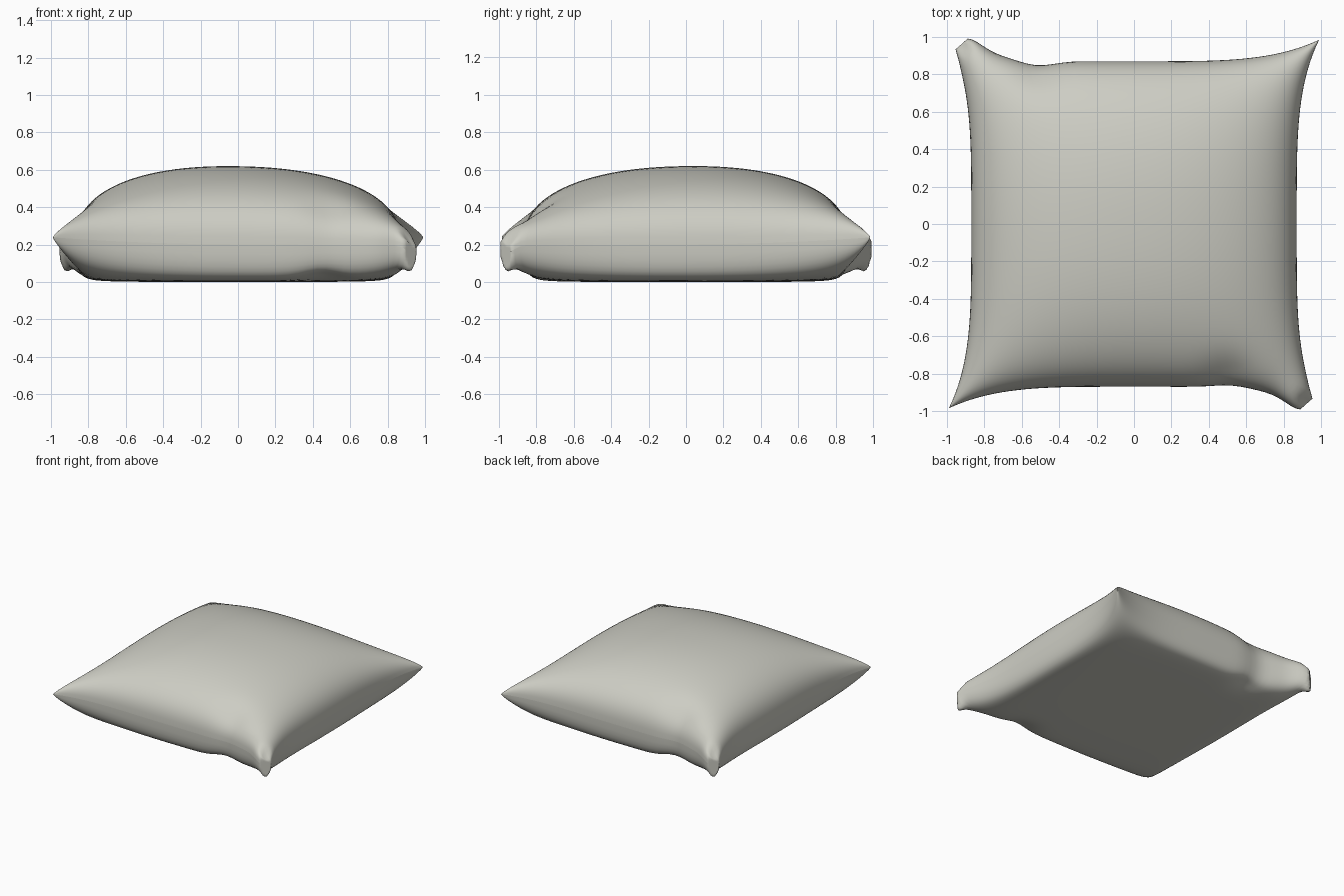
import bpy, bmesh, math

if "Cube" in bpy.data.objects:
    bpy.data.objects.remove(bpy.data.objects["Cube"])

N = 56  # grid cells per side


def bump(x, y, cx, cy, r):
    return math.exp(-((x - cx) ** 2 + (y - cy) ** 2) / (r * r))


def puff(s):
    # inflated cross-section: 1 in the middle, steep fall to 0 at the seam
    return max(0.0, 1 - abs(s) ** 2.2) ** 0.4


def point(u, v, top):
    # plan outline: sides bow inward, corners pulled out
    x = u * (0.87 + 0.12 * v ** 4)
    y = v * (0.87 + 0.115 * u ** 4)
    seam = 0.203 + 0.037 * max(0, u * v) ** 2 - 0.008 * max(0, -u * v)
    p = puff(u) * puff(v)

    # two opposite corners are folded: blunt tip, drooping, wrinkle beside it
    for s in (1, -1):
        cx, cy = s * 0.88, -s * 0.94
        y -= s * 0.05 * bump(x, y, cx, cy, 0.11)
        y += s * 0.03 * bump(x, y, s * 0.52, -s * 0.87, 0.13) * (0.5 if s > 0 else 1)
        over = s * (0.66 * x - 0.75 * y) - 1.33
        if over > 0:
            x -= s * 0.66 * over
            y += s * 0.75 * over
        seam -= 0.055 * bump(x, y, s * 0.925, -s * 0.955, 0.045)

    if top:
        z = seam + 0.417 * p * (1 - 0.035 * u + 0.025 * v)
        for s in (1, -1):
            z -= 0.025 * bump(x, y, s * 0.5, -s * 0.82, 0.12) * min(1, 2 * p)
    else:
        # underside flattens softly where it rests on the ground
        t = 0.5 * p / seam
        z = seam * (1 - t / (1 + t ** 4) ** 0.25)
        for s in (1, -1):
            z += 0.035 * bump(x, y, s * 0.45, -s * 0.82, 0.12) * min(1, 2 * p)
    return x, y, z


bm = bmesh.new()
coord = [math.sin(math.pi / 2 * (2 * i / N - 1)) for i in range(N + 1)]
rim = {}

# top and bottom panels share the seam vertices
for top in (True, False):
    g = {}
    for i, u in enumerate(coord):
        for j, v in enumerate(coord):
            edge = i in (0, N) or j in (0, N)
            if edge and (i, j) in rim:
                g[i, j] = rim[i, j]
                continue
            g[i, j] = bm.verts.new(point(u, v, top))
            if edge:
                rim[i, j] = g[i, j]
    for i in range(N):
        for j in range(N):
            q = [g[i, j], g[i + 1, j], g[i + 1, j + 1], g[i, j + 1]]
            f = bm.faces.new(q if top else q[::-1])
            f.smooth = True

# crisp seam
rim_verts = set(rim.values())
for e in bm.edges:
    if e.verts[0] in rim_verts and e.verts[1] in rim_verts:
        e.smooth = False

# settle on the ground
low = min(v.co.z for v in bm.verts)
for v in bm.verts:
    v.co.z -= low

mesh = bpy.data.meshes.new("cushion")
bm.to_mesh(mesh)
bm.free()

fabric = bpy.data.materials.new("warm grey fabric")
fabric.diffuse_color = (0.61, 0.61, 0.55, 1)
fabric.use_nodes = True
fabric.node_tree.nodes["Principled BSDF"].inputs["Base Color"].default_value = fabric.diffuse_color
mesh.materials.append(fabric)
cushion = bpy.data.objects.new("cushion", mesh)
bpy.context.collection.objects.link(cushion)
